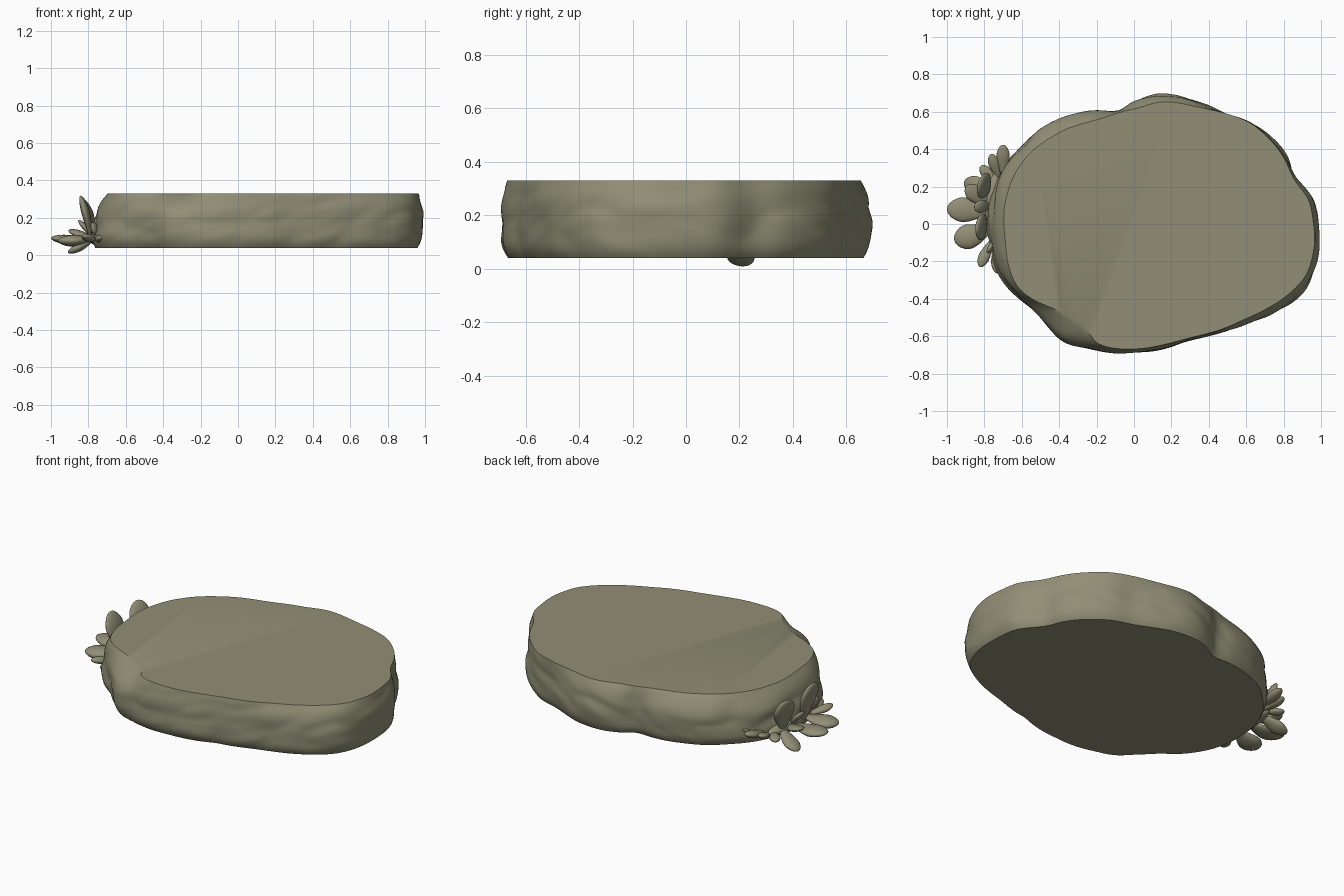
import bpy, bmesh, math
from mathutils import Vector, Matrix, noise

if "Cube" in bpy.data.objects:
    bpy.data.objects.remove(bpy.data.objects["Cube"])

stone = bpy.data.materials.new("olive_grey_stone")
stone.diffuse_color = (0.285, 0.275, 0.18, 1)
stone.use_nodes = True
stone.node_tree.nodes["Principled BSDF"].inputs["Base Color"].default_value = stone.diffuse_color


def add_object(name, bm, angle):
    bmesh.ops.recalc_face_normals(bm, faces=bm.faces)
    me = bpy.data.meshes.new(name)
    bm.to_mesh(me)
    bm.free()
    me.materials.append(stone)
    ob = bpy.data.objects.new(name, me)
    bpy.context.collection.objects.link(ob)
    bpy.ops.object.select_all(action='DESELECT')
    ob.select_set(True)
    bpy.context.view_layer.objects.active = ob
    bpy.ops.object.shade_smooth_by_angle(angle=math.radians(angle))
    return ob


def radius_function(points):
    """Smooth closed outline given as radius over angle."""
    polar = sorted((math.atan2(y, x), math.hypot(x, y)) for x, y in points)
    n = len(polar)

    def point(i):
        a, r = polar[i % n]
        return a + 2 * math.pi * (i // n), r

    def radius(a):
        i = max([k for k in range(-1, n) if point(k)[0] <= a])
        (a0, r0), (a1, r1) = point(i), point(i + 1)
        (ap, rp), (an, rn) = point(i - 1), point(i + 2)
        h = a1 - a0
        t = (a - a0) / h
        m0, m1 = (r1 - rp) / (a1 - ap) * h, (rn - r0) / (an - a0) * h
        return ((2*t**3 - 3*t*t + 1) * r0 + (t**3 - 2*t*t + t) * m0
                + (3*t*t - 2*t**3) * r1 + (t**3 - t*t) * m1)
    return radius


# Widest outline of the slab, and the outline of its flat top
widest = radius_function([
    (.99, 0), (.965, .12), (.87, .25), (.82, .36), (.77, .43), (.64, .54),
    (.5, .59), (.38, .645), (.3, .675), (.13, .695), (0, .66), (-.08, .615),
    (-.2, .61), (-.38, .57), (-.5, .51), (-.6, .41), (-.68, .3), (-.74, .12),
    (-.75, -.05), (-.72, -.22), (-.65, -.35), (-.55, -.45), (-.47, -.54),
    (-.38, -.63), (-.25, -.67), (.05, -.69), (.2, -.66), (.3, -.63),
    (.45, -.59), (.6, -.54), (.75, -.48), (.85, -.42), (.94, -.32), (.985, -.17)])
top_edge = radius_function([
    (.96, 0), (.94, .12), (.86, .24), (.8, .36), (.74, .44), (.62, .54),
    (.38, .62), (.15, .655), (0, .615), (-.2, .56), (-.4, .49), (-.6, .33),
    (-.69, .12), (-.69, -.08), (-.62, -.34), (-.42, -.46), (-.27, -.54),
    (-.19, -.64), (.05, -.665), (.3, -.61), (.55, -.53), (.72, -.45),
    (.91, -.29), (.96, -.15)])

# Rock slab: rings from flat underside to flat top, with diagonal chiselled folds
N, Z0, Z1, LEVELS = 240, .04, .33, 20
bm = bmesh.new()
rings = []
for k in range(LEVELS + 1):
    t = k / LEVELS
    ring = []
    for j in range(N):
        a = -math.pi + 2 * math.pi * (j + .5) / N
        big, small = widest(a), top_edge(a)
        if t < .5:
            r = big - .03 * (1 - t / .5) ** 4
        else:
            s = (t - .5) / .5
            r = big + (small - big) * s ** 2.2
        # the left side slopes outwards to the ground
        left = max(0, -math.cos(a)) ** 6
        r += left * .045 * (1 - t) ** 1.2
        x, y, z = r * math.cos(a), r * math.sin(a), Z0 + (Z1 - Z0) * t
        p = Vector((x * 3.2 - z * 3, y * 3.2 + z * 2, z * 6))
        d = .02 * abs(noise.noise(p)) - .009 + .006 * noise.noise(p * 2.3)
        d *= math.sin(math.pi * (.12 + .76 * t))
        q = 1 + d / r
        ring.append(bm.verts.new((x * q, y * q, z)))
    rings.append(ring)
for lo, hi in zip(rings, rings[1:]):
    for j in range(N):
        n = (j + 1) % N
        bm.faces.new((lo[j], lo[n], hi[n], hi[j]))
bm.faces.new(rings[0][::-1])
bm.faces.new(rings[-1])
add_object("rock_slab", bm, 38)


def leaf(name, base, tip, width, thick, face):
    """Flattened fleshy leaf, narrow at its base and broad near the tip."""
    base, tip = Vector(base), Vector(tip)
    axis = tip - base
    length = axis.length
    axis.normalize()
    side = Vector(face).cross(axis).normalized()
    up = axis.cross(side)
    bm = bmesh.new()
    bmesh.ops.create_uvsphere(bm, u_segments=20, v_segments=14, radius=1)
    for v in bm.verts:
        x, y, z = v.co
        t = (z + 1) / 2
        w = .45 + .65 * min(1, t * 1.5)
        bend = .12 * length * (t - .5) ** 2
        v.co = (base + axis * t * length + side * x * w * width / 2
                + up * (y * w * thick / 2 + bend))
    add_object(name, bm, 60)


OUT, UP = (-1, 0, .3), (0, 0, 1)
# Plant: base, tip, width, thickness, facing direction of each leaf
leaves = [
    ((-.76, .07, .08), (-1.0, .08, .085), .13, .05, UP),
    ((-.76, -.03, .09), (-.96, -.09, .07), .13, .06, UP),
    ((-.75, .17, .10), (-.905, .225, .01), .10, .045, (-.5, 0, 1)),
    ((-.77, .10, .09), (-.90, .20, .13), .09, .035, UP),
    ((-.78, .00, .08), (-.835, -.025, .32), .14, .045, OUT),
    ((-.77, .17, .09), (-.82, .225, .30), .14, .045, (-1, .4, .3)),
    ((-.76, .10, .08), (-.85, .09, .19), .07, .03, OUT),
    ((-.72, .24, .08), (-.765, .375, .12), .06, .035, UP),
    ((-.70, .25, .09), (-.70, .425, .13), .07, .04, UP),
    ((-.66, .26, .08), (-.635, .375, .13), .05, .03, UP),
    ((-.74, .22, .09), (-.82, .31, .08), .06, .035, UP),
    ((-.76, -.08, .08), (-.825, -.23, .10), .06, .04, UP),
    ((-.74, -.10, .08), (-.73, -.265, .09), .06, .04, UP),
    ((-.74, -.08, .09), (-.78, -.15, .17), .06, .03, OUT),
]
for i, args in enumerate(leaves):
    leaf(f"leaf_{i + 1}", *args)

# Plant root: lumpy cushion the leaves grow from
bm = bmesh.new()
bmesh.ops.create_uvsphere(bm, u_segments=24, v_segments=12, radius=1,
                          matrix=Matrix.Translation((-.745, .07, .09))
                          @ Matrix.Diagonal((.05, .2, .04, 1)))
add_object("plant_root", bm, 60)
